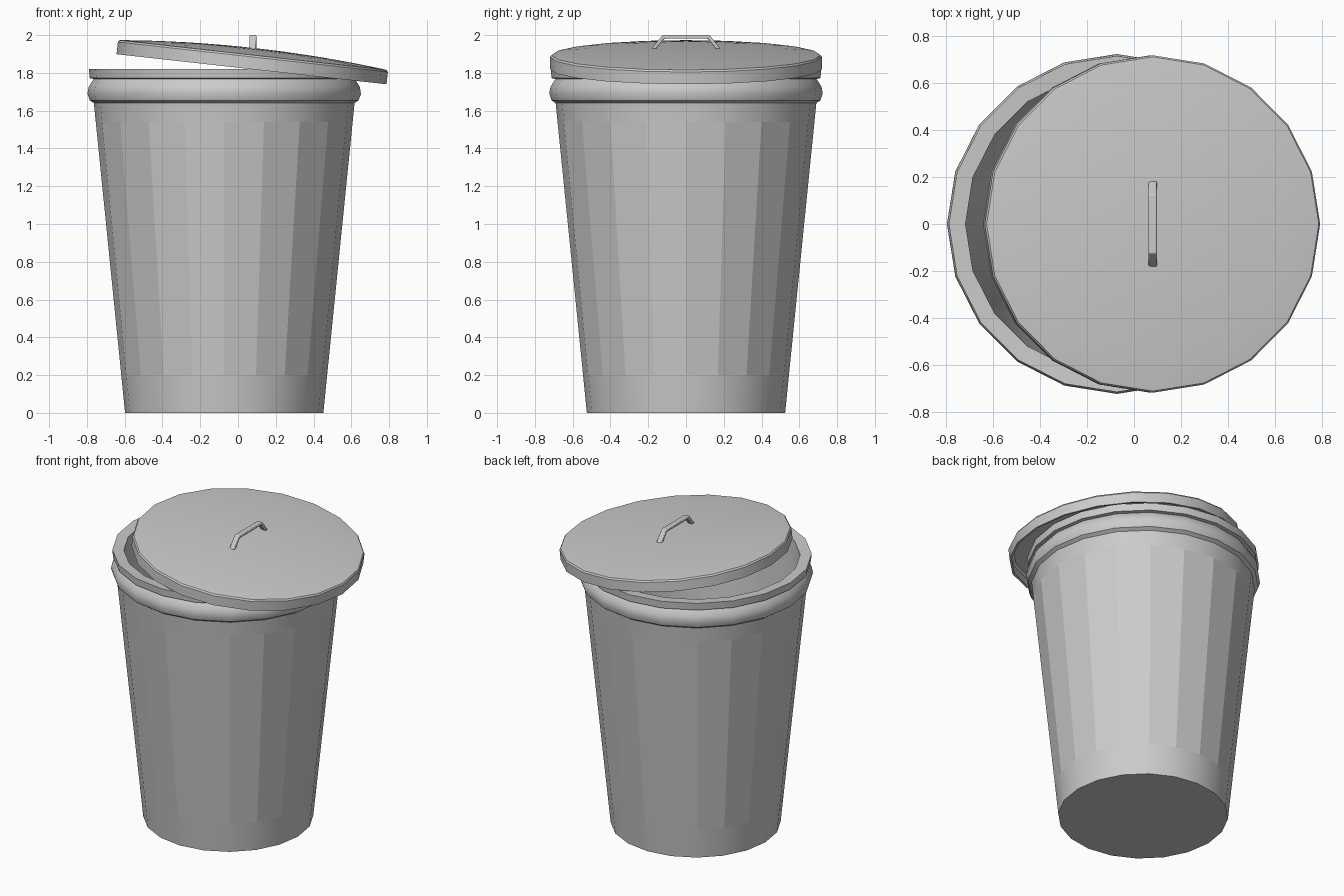
import bpy, bmesh
from math import sin, cos, pi, radians

if "Cube" in bpy.data.objects:
    bpy.data.objects.remove(bpy.data.objects["Cube"])

SIDES = 20


def finish(name, bm, angle=30):
    bmesh.ops.recalc_face_normals(bm, faces=bm.faces)
    mesh = bpy.data.meshes.new(name)
    bm.to_mesh(mesh)
    bm.free()
    obj = bpy.data.objects.new(name, mesh)
    bpy.context.collection.objects.link(obj)
    bpy.ops.object.select_all(action='DESELECT')
    obj.select_set(True)
    bpy.context.view_layer.objects.active = obj
    bpy.ops.object.shade_smooth_by_angle(angle=radians(angle))
    return obj


def lathe(name, profile):
    """Revolve (radius, z) points into a closed 20-sided solid, capped at both ends."""
    bm = bmesh.new()
    rings = [[bm.verts.new((r * cos(2 * pi * i / SIDES), r * sin(2 * pi * i / SIDES), z))
              for i in range(SIDES)] for r, z in profile]
    for a, b in zip(rings, rings[1:]):
        for i in range(SIDES):
            j = (i + 1) % SIDES
            bm.faces.new((a[i], a[j], b[j], b[i]))
    bm.faces.new(rings[0][::-1])
    bm.faces.new(rings[-1])
    return finish(name, bm)


# Tapered bin with rolled band, rim and hollow inside
body = lathe("bin_body", [
    (0.525, 0), (0.545, 0.2), (0.68, 1.54), (0.69, 1.64),
    (0.712, 1.655), (0.724, 1.69), (0.718, 1.725), (0.70, 1.755),
    (0.69, 1.768), (0.712, 1.772), (0.716, 1.82),
    (0.645, 1.815), (0.64, 1.60), (0.50, 0.06)])
body.location.x = -0.073

# Flat side panels between the smooth bottom and top bands
for p in body.data.polygons:
    if abs(p.center.z - 0.87) < 0.01 and len(p.vertices) == 4:
        p.use_smooth = False

# Tilted, slightly domed lid with a hollow underside
dome = [(r, 0.036 * (1 - (r / 0.70) ** 2))
        for r in (0.69, 0.60, 0.52, 0.44, 0.36, 0.28, 0.16, 0.06)]
under = [(r, z - 0.015) for r, z in reversed(dome)]
lid = lathe("bin_lid", under + [(0.703, -0.03), (0.705, -0.077), (0.719, -0.077),
                                (0.719, -0.012), (0.712, -0.002)] + dome)
lid.location = (0.08, 0, 1.896)
lid.rotation_euler.y = radians(6.35)

# Bent strap handle on the lid
outer = [(-0.187, 1.922), (-0.125, 2.0), (0.125, 2.0), (0.187, 1.922)]
inner = [(0.163, 1.922), (0.116, 1.981), (-0.116, 1.981), (-0.163, 1.922)]
bm = bmesh.new()
sides = [[bm.verts.new((x, y, z)) for y, z in outer + inner] for x in (0.061, 0.097)]
for s in sides:
    for i in range(3):
        bm.faces.new((s[i], s[i + 1], s[6 - i], s[7 - i]))
for i in range(8):
    j = (i + 1) % 8
    bm.faces.new((sides[0][i], sides[0][j], sides[1][j], sides[1][i]))
handle = finish("lid_handle", bm)
bevel = handle.modifiers.new("soft_edges", 'BEVEL')
bevel.width = 0.005
bevel.segments = 2
